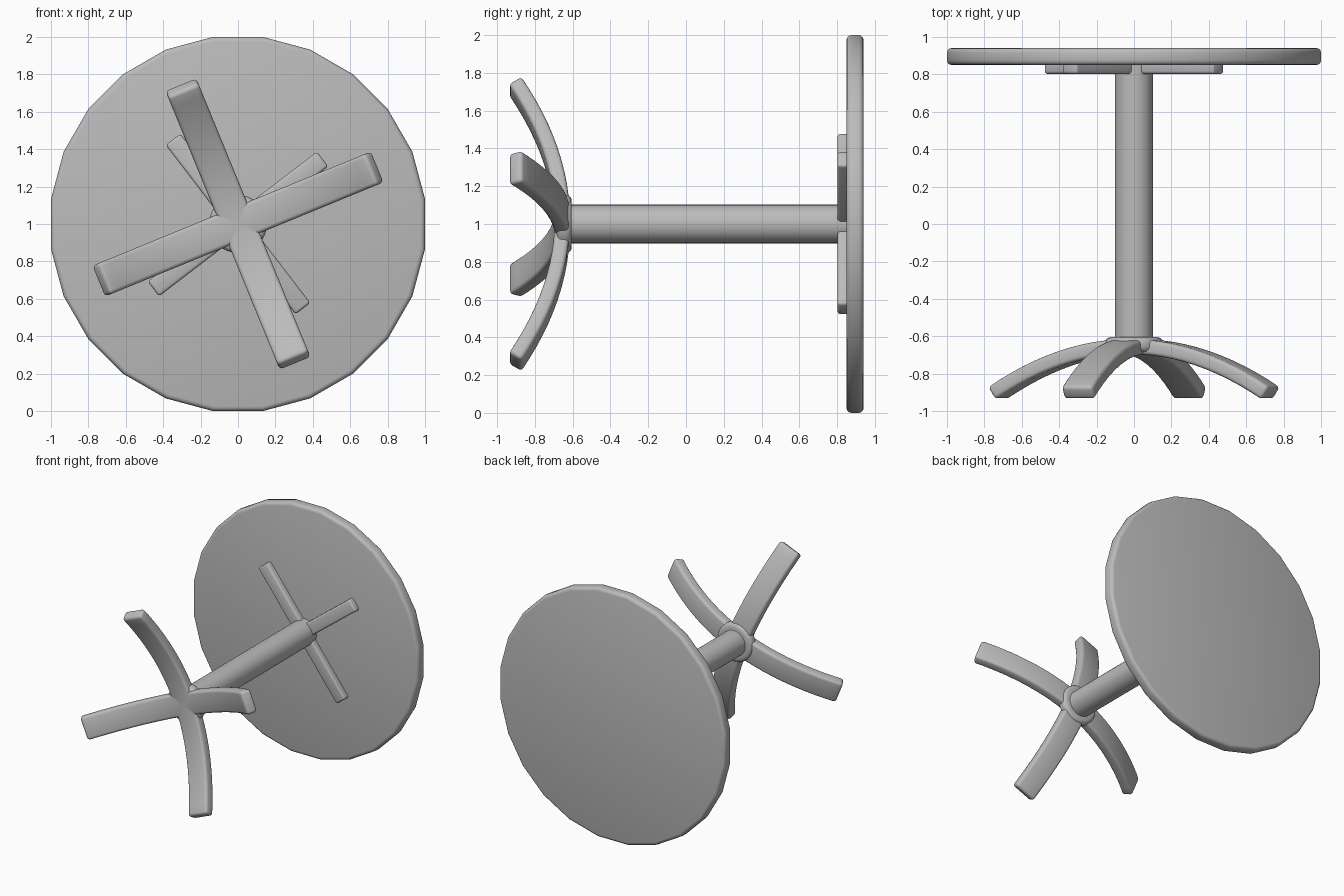
import bpy
import bmesh
import math
from mathutils import Matrix, Vector

cube = bpy.data.objects.get("Cube")
if cube:
    bpy.data.objects.remove(cube, do_unlink=True)

grey = bpy.data.materials.new("plain grey")
grey.use_nodes = True
colour = (0.5, 0.5, 0.5, 1.0)
grey.diffuse_color = colour
bsdf = next(n for n in grey.node_tree.nodes if n.type == "BSDF_PRINCIPLED")
bsdf.inputs["Base Color"].default_value = colour

AXIS_Z = 1.0  # height of the post's axis, which runs along y


def finish(obj, bevel=0.0, segments=3):
    """Round the edges, shade smooth and colour the part."""
    bpy.ops.object.select_all(action="DESELECT")
    obj.select_set(True)
    bpy.context.view_layer.objects.active = obj
    if bevel:
        mod = obj.modifiers.new("rounding", "BEVEL")
        mod.width = bevel
        mod.segments = segments
        mod.limit_method = "ANGLE"
        mod.angle_limit = math.radians(40)
        bpy.ops.object.modifier_apply(modifier=mod.name)
    bpy.ops.object.shade_smooth_by_angle(angle=math.radians(35))
    obj.data.materials.append(grey)


def disc(name, radius, y0, y1, sides, bevel, turn=0.0):
    """Cylinder along y between y0 and y1."""
    bpy.ops.mesh.primitive_cylinder_add(
        vertices=sides, radius=radius, depth=y1 - y0,
        location=(0, (y0 + y1) / 2, AXIS_Z), rotation=(math.pi / 2, turn, 0))
    obj = bpy.context.object
    obj.name = name
    finish(obj, bevel)


def beam(name, reach, width, thick, y_mid, curve, angle, steps, bevel):
    """Bar through the axis whose centre line is y = y_mid - curve * r^2."""
    bm = bmesh.new()
    rings = []
    for i in range(steps + 1):
        r = reach * (2 * i / steps - 1)
        centre = Vector((r, y_mid - curve * r * r, 0))
        normal = Vector((2 * curve * r, 1, 0)).normalized() * (thick / 2)
        side = Vector((0, 0, width / 2))
        rings.append([bm.verts.new(centre + a * normal + b * side)
                      for a, b in ((1, 1), (1, -1), (-1, -1), (-1, 1))])
    for p, q in zip(rings, rings[1:]):
        for k in range(4):
            n = (k + 1) % 4
            bm.faces.new((p[k], p[n], q[n], q[k]))
    bm.faces.new(rings[0])
    bm.faces.new(rings[-1])
    bmesh.ops.recalc_face_normals(bm, faces=bm.faces)
    bm.transform(Matrix.Rotation(-math.radians(angle), 4, "Y"))
    mesh = bpy.data.meshes.new(name)
    bm.to_mesh(mesh)
    bm.free()
    obj = bpy.data.objects.new(name, mesh)
    obj.location.z = AXIS_Z
    bpy.context.collection.objects.link(obj)
    finish(obj, bevel)


# Round table top with 24 flat sides, one of them uppermost
half_side = math.pi / 24
disc("table_top", 1 / math.cos(half_side), 0.85, 0.94, 24, 0.025, half_side)

# Post and the hub where the legs meet
disc("post", 0.102, -0.64, 0.86, 32, 0.0)
disc("leg_hub", 0.155, -0.685, -0.605, 32, 0.03)

# Two crossed pairs of arched legs, and the flat cross brace under the top
for i, label in enumerate(("a", "b")):
    beam("leg_pair_" + label, 0.79, 0.178, 0.08, -0.655, 0.40,
         22.3 + 90 * i, 24, 0.02)
    beam("top_brace_" + label, 0.57, 0.10, 0.07, 0.837, 0.0,
         37.5 + 90 * i, 2, 0.015)
